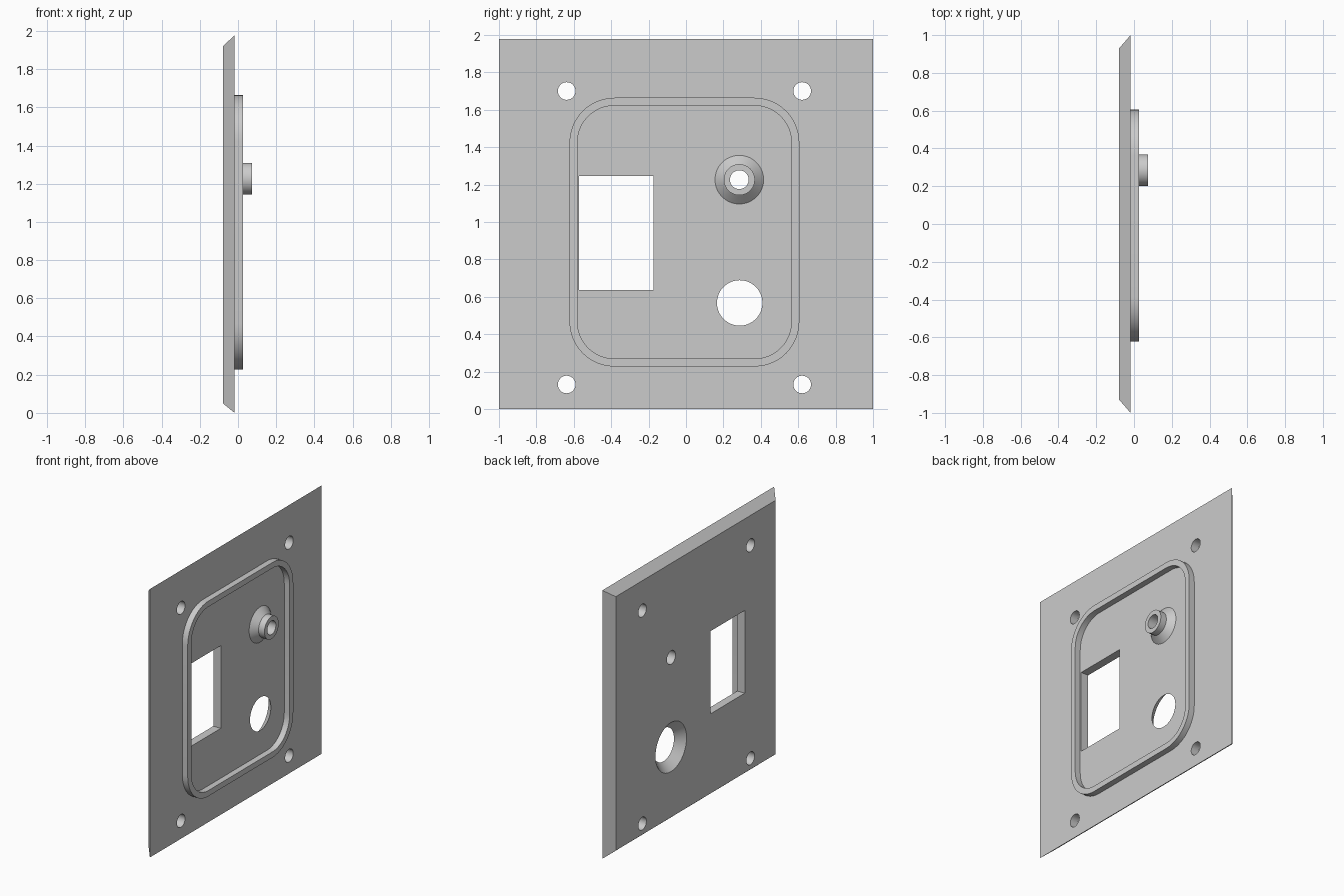
import bpy, bmesh
from math import pi, cos, sin, radians
from mathutils import Matrix, Vector

cube = bpy.data.objects.get("Cube")
if cube:
    bpy.data.objects.remove(cube, do_unlink=True)

GREY = (0.6, 0.6, 0.6, 1)
grey = bpy.data.materials.new("plain_grey")
grey.use_nodes = True
grey.diffuse_color = GREY
grey.node_tree.nodes["Principled BSDF"].inputs["Base Color"].default_value = GREY

BACK, FACE, RIM_TOP, BOSS_TOP = -0.079, -0.018, 0.026, 0.074
SEGMENTS = 64


def finish(bm, name):
    bmesh.ops.recalc_face_normals(bm, faces=bm.faces)
    mesh = bpy.data.meshes.new(name)
    bm.to_mesh(mesh)
    bm.free()
    mesh.materials.append(grey)
    obj = bpy.data.objects.new(name, mesh)
    bpy.context.collection.objects.link(obj)
    return obj


def activate(obj):
    bpy.ops.object.select_all(action='DESELECT')
    obj.select_set(True)
    bpy.context.view_layer.objects.active = obj


def loft(name, loops, closed):
    """Bridge matching loops; either close the chain on itself or cap both ends."""
    bm = bmesh.new()
    rows = [[bm.verts.new(p) for p in loop] for loop in loops]
    n = len(rows[0])
    pairs = list(zip(rows, rows[1:]))
    if closed:
        pairs.append((rows[-1], rows[0]))
    else:
        bm.faces.new(rows[0])
        bm.faces.new(rows[-1])
    for a, b in pairs:
        for i in range(n):
            j = (i + 1) % n
            bm.faces.new((a[i], a[j], b[j], b[i]))
    return finish(bm, name)


def rectangle(x, y0, y1, z0, z1):
    return [(x, y0, z0), (x, y1, z0), (x, y1, z1), (x, y0, z1)]


def circle(x, y, z, r):
    angles = [2 * pi * i / SEGMENTS for i in range(SEGMENTS)]
    return [(x, y + r * cos(a), z + r * sin(a)) for a in angles]


def rounded(x, y0, y1, z0, z1, r, steps=12):
    corners = [(y1 - r, z1 - r), (y0 + r, z1 - r), (y0 + r, z0 + r), (y1 - r, z0 + r)]
    points = []
    for k, (y, z) in enumerate(corners):
        for i in range(steps + 1):
            a = (k + i / steps) * pi / 2
            points.append((x, y + r * cos(a), z + r * sin(a)))
    return points


# Plate with sloping edges
plate = loft("plate", [rectangle(BACK, -0.93, 0.93, 0.05, 1.92),
                       rectangle(FACE, -1, 1, 0, 1.977)], False)

# Openings: corner screw holes, boss bore, countersunk hole, rectangular window
BOSS_Y, BOSS_Z = 0.285, 1.226
lo, hi = BACK - 0.02, FACE + 0.02
holes = [(y, z, 0.047, 0.047) for y in (-0.638, 0.621) for z in (0.131, 1.7)]
holes += [(BOSS_Y, BOSS_Z, 0.05, 0.05), (0.287, 0.567, 0.2, 0.102)]
cutters = [loft("hole_cutter", [circle(lo, y, z, r0), circle(hi, y, z, r1)], False)
           for y, z, r0, r1 in holes]
window = (-0.571, -0.175, 0.636, 1.245)
cutters.append(loft("window_cutter", [rectangle(lo, *window), rectangle(hi, *window)], False))

for cutter in cutters:
    cutter.hide_render = True
    activate(plate)
    mod = plate.modifiers.new("opening", 'BOOLEAN')
    mod.operation = 'DIFFERENCE'
    mod.solver = 'EXACT'
    mod.object = cutter
    bpy.ops.object.modifier_apply(modifier=mod.name)
    bpy.data.objects.remove(cutter, do_unlink=True)

# Raised rim with rounded corners
outer = (-0.623, 0.606, 0.227, 1.664, 0.24)
inner = (-0.581, 0.564, 0.269, 1.622, 0.198)
rim = loft("raised_rim", [rounded(FACE, *outer), rounded(RIM_TOP, *outer),
                          rounded(RIM_TOP, *inner), rounded(FACE, *inner)], True)

# Hollow boss on a conical foot
profile = [(FACE, 0.13), (RIM_TOP, 0.083), (BOSS_TOP, 0.083), (BOSS_TOP, 0.05), (FACE, 0.05)]
boss = loft("boss", [circle(x, BOSS_Y, BOSS_Z, r) for x, r in profile], True)

for part in (plate, rim, boss):
    activate(part)
    bpy.ops.object.shade_smooth_by_angle(angle=radians(30))
